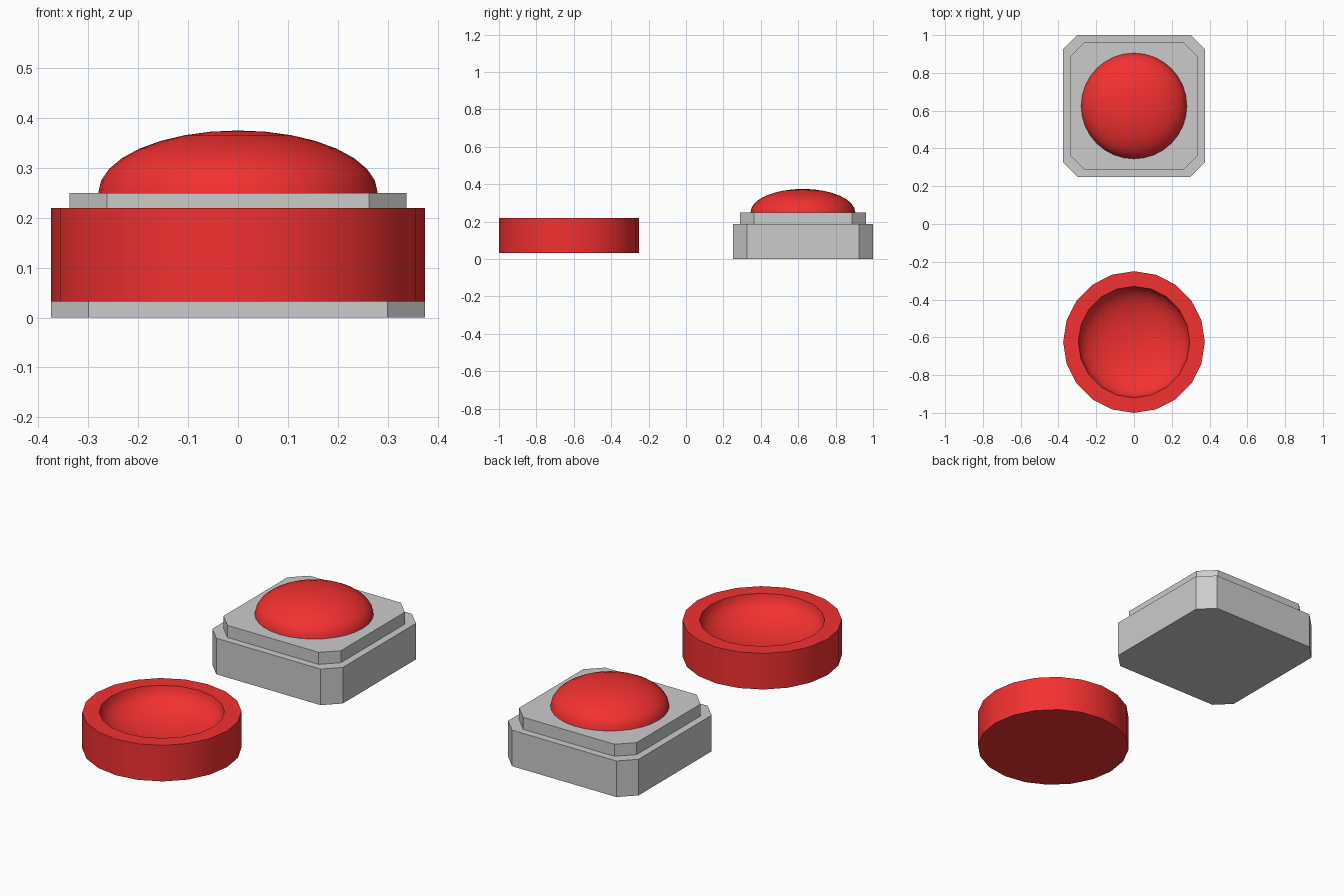
import bpy, bmesh
from math import pi, sin, cos, radians

if "Cube" in bpy.data.objects:
    bpy.data.objects.remove(bpy.data.objects["Cube"])

red = bpy.data.materials.new("red")
red.diffuse_color = (0.9, 0.03, 0.03, 1)
red.use_nodes = True
red.node_tree.nodes["Principled BSDF"].inputs["Base Color"].default_value = red.diffuse_color


def finish(name, bm, location, mat=None, smooth=False):
    bmesh.ops.recalc_face_normals(bm, faces=bm.faces)
    me = bpy.data.meshes.new(name)
    bm.to_mesh(me)
    bm.free()
    ob = bpy.data.objects.new(name, me)
    bpy.context.collection.objects.link(ob)
    ob.location = location
    if mat:
        me.materials.append(mat)
    if smooth:
        bpy.ops.object.select_all(action='DESELECT')
        ob.select_set(True)
        bpy.context.view_layer.objects.active = ob
        bpy.ops.object.shade_smooth_by_angle(angle=radians(35))
    return ob


def clipped_square(name, half, cut, z0, z1, y):
    """Square block with its four upright edges chamfered."""
    bm = bmesh.new()
    a, b = half, half - cut
    outline = [(a, -b), (a, b), (b, a), (-b, a), (-a, b), (-a, -b), (-b, -a), (b, -a)]
    face = bm.faces.new([bm.verts.new((px, py, z0)) for px, py in outline])
    ext = bmesh.ops.extrude_face_region(bm, geom=[face], use_keep_orig=True)
    top = [v for v in ext["geom"] if isinstance(v, bmesh.types.BMVert)]
    bmesh.ops.translate(bm, verts=top, vec=(0, 0, z1 - z0))
    return finish(name, bm, (0, y, 0))


def lathe(name, profile, sides, y, mat):
    """Spin an (r, z) profile round z; r = 0 points become poles."""
    bm = bmesh.new()
    verts = [bm.verts.new((r, 0, z)) for r, z in profile]
    edges = [bm.edges.new(p) for p in zip(verts, verts[1:])]
    bmesh.ops.spin(bm, geom=verts + edges, cent=(0, 0, 0), axis=(0, 0, 1),
                   angle=2 * pi, steps=sides, use_duplicate=False)
    bmesh.ops.remove_doubles(bm, verts=bm.verts, dist=1e-5)
    return finish(name, bm, (0, y, 0), mat, smooth=True)


def arc(radius, z, height, steps=8):
    """Quarter ellipse from the rim to the pole."""
    pts = [(radius * cos(i * pi / 2 / steps), z + height * sin(i * pi / 2 / steps))
           for i in range(steps)]
    return pts + [(0, z + height)]


# Square button: two-tier housing and domed cap
clipped_square("housing_base", 0.375, 0.075, 0, 0.1875, 0.625)
clipped_square("housing_top", 0.3375, 0.075, 0.1875, 0.25, 0.625)
lathe("button_dome", arc(0.28, 0.25, 0.125) + [(0, 0.25), (0.28, 0.25)], 32, 0.625, red)

# Round dish with a hollow matching the dome
lathe("dish", [(0, 0.0325), (0.375, 0.0325), (0.375, 0.22)] + arc(0.295, 0.22, -0.13),
      20, -0.625, red)
